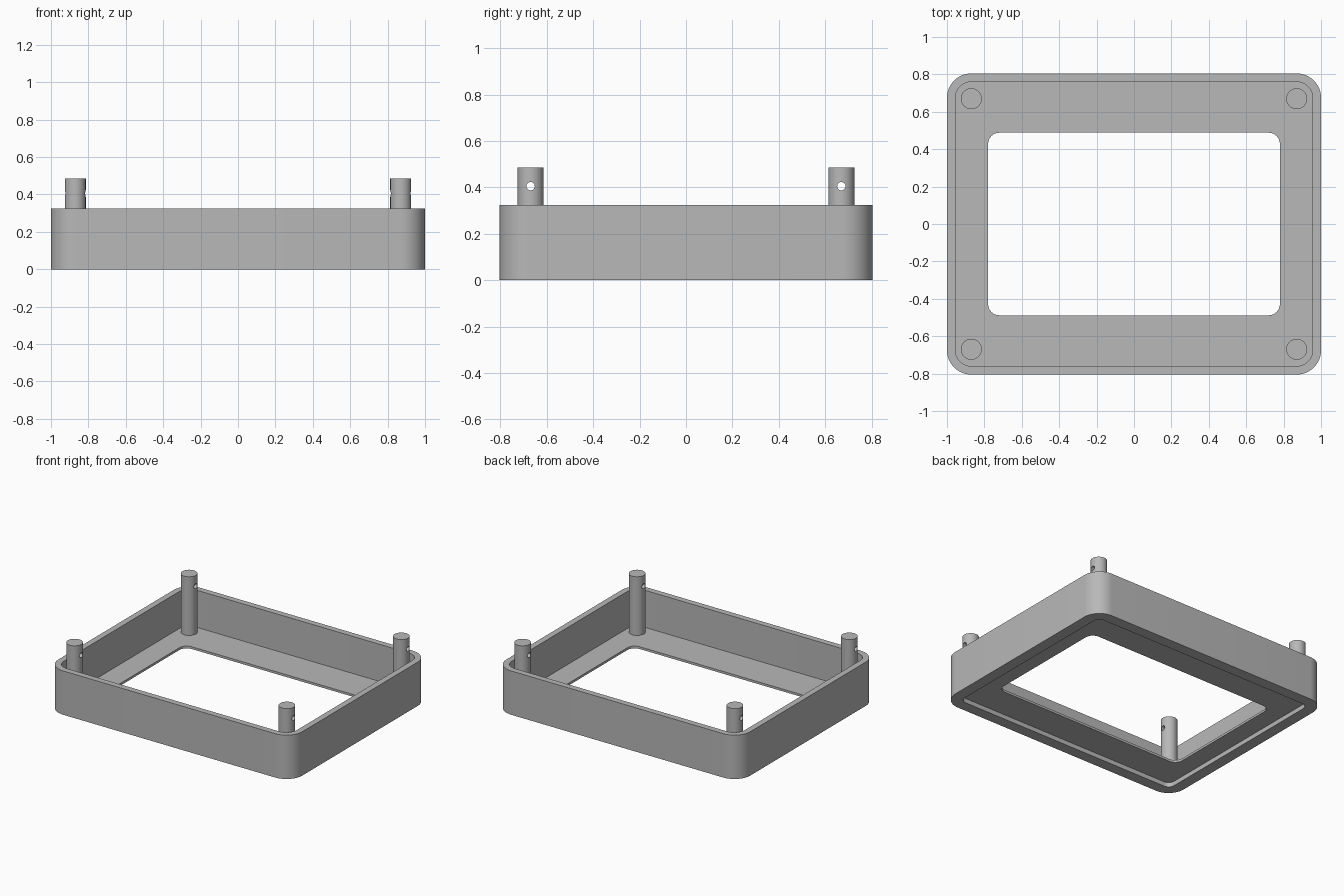
import bpy, bmesh, math

cube = bpy.data.objects.get("Cube")
if cube:
    bpy.data.objects.remove(cube, do_unlink=True)

grey = bpy.data.materials.new("mid grey")
grey.use_nodes = True
grey.diffuse_color = (0.48, 0.48, 0.48, 1)
grey.node_tree.nodes["Principled BSDF"].inputs["Base Color"].default_value = (0.48, 0.48, 0.48, 1)

HALF_X, HALF_Y, CORNER = 1.0, 0.805, 0.13
HEIGHT, WALL, LIP = 0.325, 0.045, 0.083
FLOOR_LOW, FLOOR_TOP = 0.033, 0.05
POST_X, POST_Y, POST_R, POST_TOP = 0.87, 0.67, 0.056, 0.485
ARC_STEPS = 12


def rounded_rect(hx, hy, r, z):
    """Points of a rounded rectangle, anticlockwise."""
    points = []
    for quarter, (sx, sy) in enumerate([(1, 1), (-1, 1), (-1, -1), (1, -1)]):
        for i in range(ARC_STEPS + 1):
            a = (quarter + i / ARC_STEPS) * math.pi / 2
            points.append((sx * (hx - r) + r * math.cos(a),
                           sy * (hy - r) + r * math.sin(a), z))
    return points


def inset_rect(d, z):
    return rounded_rect(HALF_X - d, HALF_Y - d, CORNER - d, z)


def smooth(obj):
    bpy.ops.object.select_all(action='DESELECT')
    obj.select_set(True)
    bpy.context.view_layer.objects.active = obj
    bpy.ops.object.shade_smooth_by_angle(angle=math.radians(30))


def cylinder(name, radius, depth, location, rotation=(0, 0, 0), sides=48):
    bpy.ops.mesh.primitive_cylinder_add(vertices=sides, radius=radius, depth=depth,
                                        location=location, rotation=rotation)
    obj = bpy.context.object
    obj.name = name
    return obj


# Frame: wall, open floor and shallow underside recess as one closed loft
sections = [
    inset_rect(0, 0), inset_rect(0, HEIGHT),
    inset_rect(WALL, HEIGHT), inset_rect(WALL, FLOOR_TOP),
    rounded_rect(0.78, 0.488, 0.06, FLOOR_TOP),
    rounded_rect(0.78, 0.488, 0.06, FLOOR_LOW),
    inset_rect(LIP, FLOOR_LOW), inset_rect(LIP, 0),
]
bm = bmesh.new()
rings = [[bm.verts.new(p) for p in section] for section in sections]
for k, ring in enumerate(rings):
    following = rings[(k + 1) % len(rings)]
    for i in range(len(ring)):
        j = (i + 1) % len(ring)
        bm.faces.new((ring[i], ring[j], following[j], following[i]))
bmesh.ops.recalc_face_normals(bm, faces=bm.faces)
mesh = bpy.data.meshes.new("tray_frame")
bm.to_mesh(mesh)
bm.free()
frame = bpy.data.objects.new("tray_frame", mesh)
bpy.context.collection.objects.link(frame)
mesh.materials.append(grey)
smooth(frame)

# Corner posts, each with a sideways pin hole
for sx, side in ((1, "left"), (-1, "right")):
    for sy, end in ((-1, "front"), (1, "back")):
        x, y = sx * POST_X, sy * POST_Y
        base = FLOOR_TOP - 0.005
        post = cylinder(f"{end}_{side}_post", POST_R, POST_TOP - base,
                        (x, y, (POST_TOP + base) / 2))
        post.data.materials.append(grey)
        drill = cylinder("pin_hole_cutter", 0.018, 0.3, (x, y, 0.405),
                         (0, math.pi / 2, 0), 24)
        drill.hide_render = True
        drill.data.materials.append(grey)
        cut = post.modifiers.new("pin_hole", 'BOOLEAN')
        cut.operation = 'DIFFERENCE'
        cut.solver = 'EXACT'
        cut.object = drill
        bpy.context.view_layer.objects.active = post
        bpy.ops.object.modifier_apply(modifier=cut.name)
        bpy.data.objects.remove(drill, do_unlink=True)
        smooth(post)
